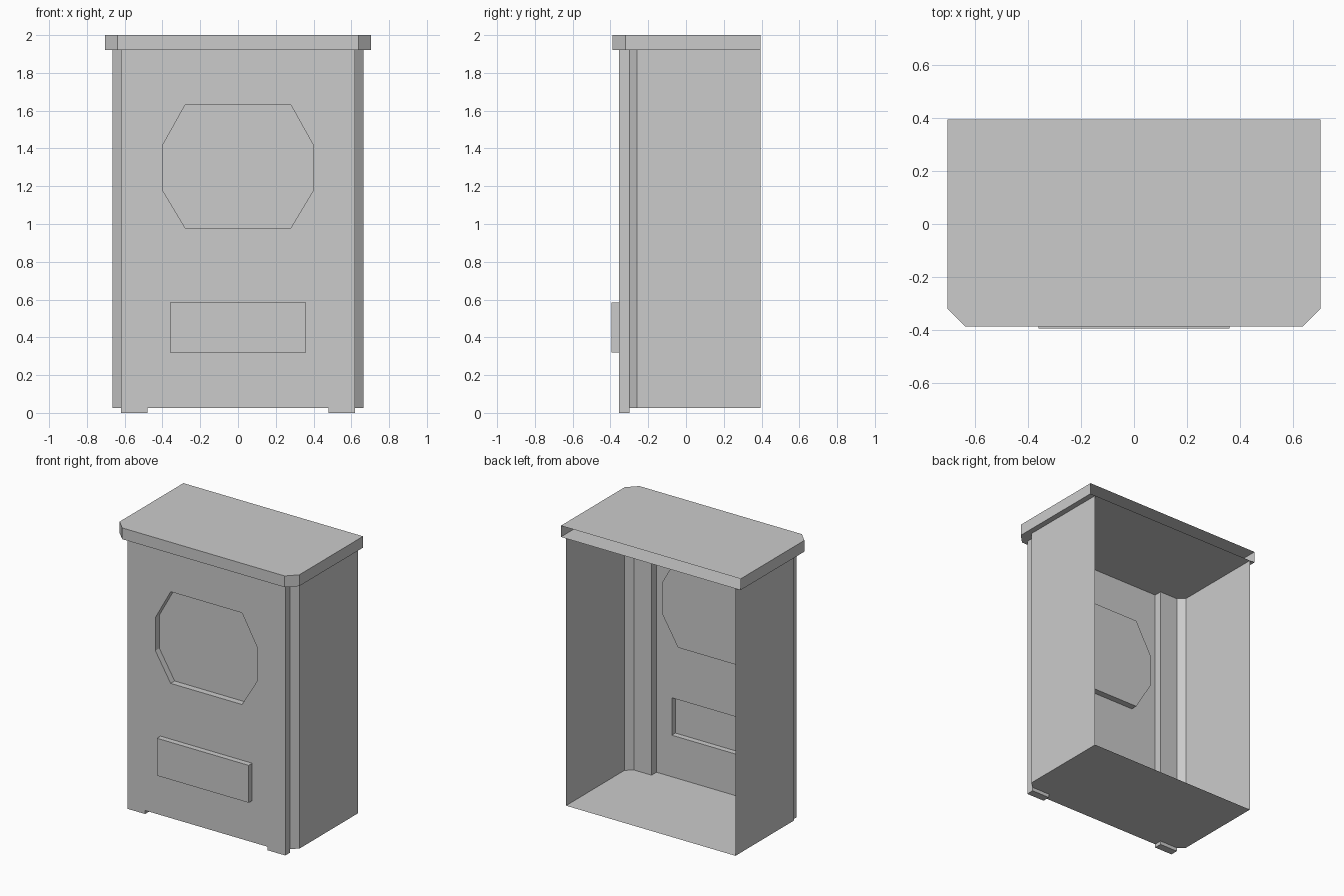
import bpy, bmesh

if "Cube" in bpy.data.objects:
    bpy.data.objects.remove(bpy.data.objects["Cube"])

BACK, FACE, INNER = 0.395, -0.355, -0.30     # main depth planes
FLOOR, NECK, TOP = 0.025, 1.92, 2.0          # main heights


def sheet(name, polys, mirror=False):
    """Thin-sheet object made of polygons, optionally mirrored across x = 0."""
    bm = bmesh.new()
    for poly in polys:
        bm.faces.new([bm.verts.new(p) for p in poly])
    bmesh.ops.remove_doubles(bm, verts=bm.verts, dist=1e-4)
    bmesh.ops.recalc_face_normals(bm, faces=bm.faces)
    me = bpy.data.meshes.new(name)
    bm.to_mesh(me)
    bm.free()
    ob = bpy.data.objects.new(name, me)
    bpy.context.collection.objects.link(ob)
    if mirror:
        m = ob.modifiers.new("mirror", 'MIRROR')
        m.use_clip = True
        m.merge_threshold = 1e-4
    return ob


def walls(path, z0, z1):
    """Vertical quads along an (x, y) path."""
    return [[(*a, z0), (*b, z0), (*b, z1), (*a, z1)] for a, b in zip(path, path[1:])]


def flat(path, z):
    """Horizontal polygon from an (x, y) outline."""
    return [(x, y, z) for x, y in path]


def upright(path, y):
    """Front-facing polygon from an (x, z) outline."""
    return [(x, y, z) for x, z in path]


def rim(path, y0, y1):
    """Quads joining a closed (x, z) outline between two depths."""
    return [[(a[0], y0, a[1]), (b[0], y0, b[1]), (b[0], y1, b[1]), (a[0], y1, a[1])]
            for a, b in zip(path, path[1:] + path[:1])]


def mirrored(half):
    return half + [(-x, y) for x, y in reversed(half)]


# Side walls with chamfered front corners, open at the back
side = [(0.665, BACK), (0.665, -0.26), (0.62, INNER)]
sheet("side_walls", walls(side, FLOOR, NECK), mirror=True)

# Floor
sheet("floor", [flat(mirrored(side + [(0.48, INNER), (0.48, FACE)]), FLOOR)])

# Hollow corner columns that end in short feet
column = [(0.48, FACE), (0.62, FACE), (0.62, INNER), (0.48, INNER)]
sheet("corner_columns", walls(column + column[:1], 0, NECK) + [flat(column, 0)], mirror=True)

# Front panel half with openings for the window and the drawer
window_half = [(0.28, 0.98), (0.40, 1.18), (0.40, 1.415), (0.28, 1.63)]
drawer_half = [(0.36, 0.32), (0.36, 0.585)]
panel = ([(0, FLOOR), (0, 0.32)] + drawer_half + [(0, 0.585), (0, 0.98)] + window_half
         + [(0, 1.63), (0, NECK), (0.48, NECK), (0.48, FLOOR)])
sheet("front_panel", [upright(panel, FACE)], mirror=True)

# Recessed eight-sided window
window = mirrored(window_half)
sheet("window_recess", rim(window, FACE, FACE + 0.045) + [upright(window, FACE + 0.045)])

# Raised drawer front, hollow behind
drawer = mirrored(drawer_half)
sheet("drawer_front", rim(drawer, FACE, -0.395) + [upright(drawer, -0.395)])

# Overhanging top cap, hollow and open at the back
cap = mirrored([(0.705, BACK), (0.705, -0.32), (0.637, -0.388)])
sheet("top_cap", walls(cap, NECK, TOP) + [flat(cap, TOP), flat(cap, NECK)])
